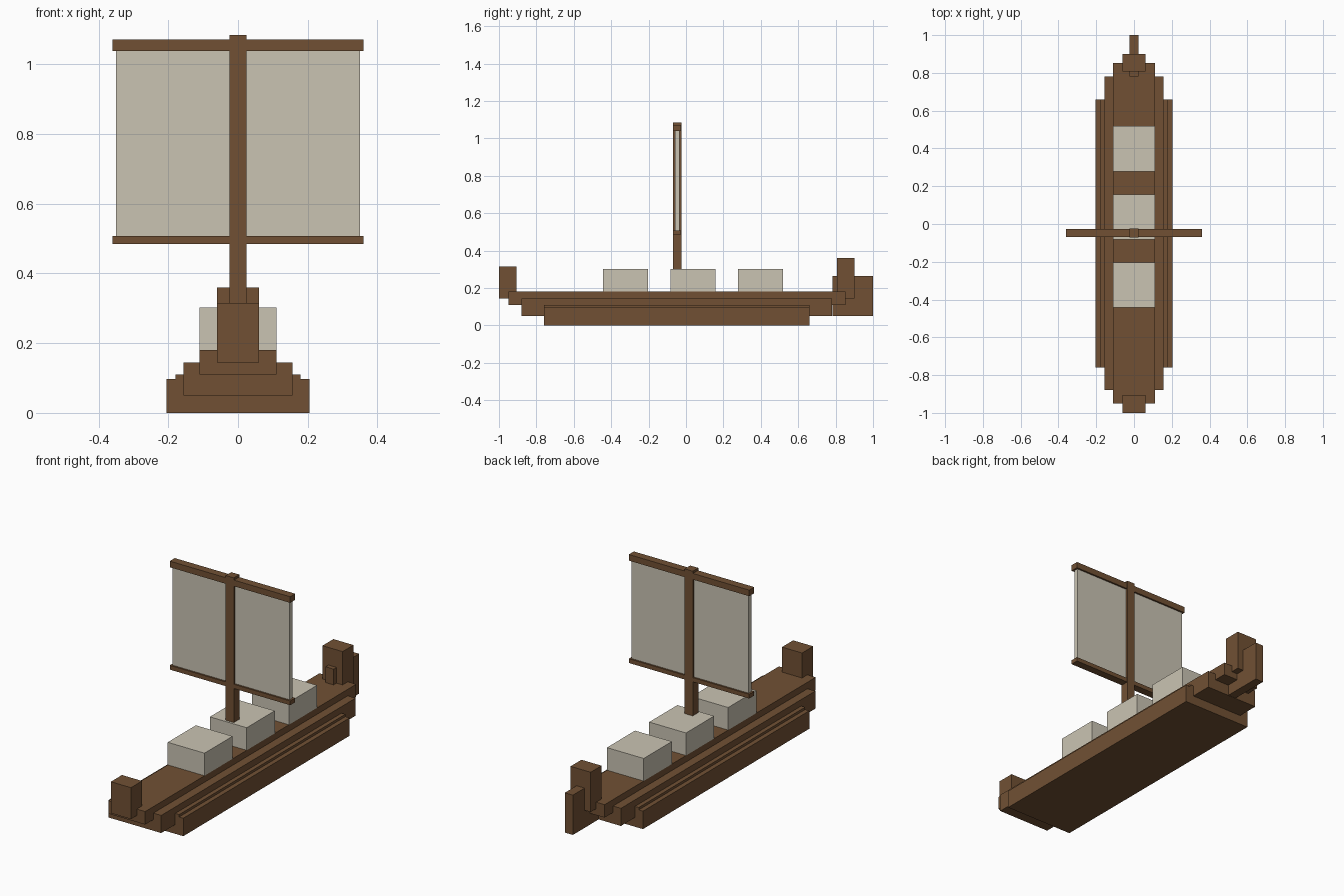
import bpy
import bmesh

default = bpy.data.objects.get("Cube")
if default:
    bpy.data.objects.remove(default, do_unlink=True)


def make_material(name, rgb):
    mat = bpy.data.materials.new(name)
    mat.use_nodes = True
    color = (*rgb, 1.0)
    mat.diffuse_color = color
    mat.node_tree.nodes["Principled BSDF"].inputs["Base Color"].default_value = color
    return mat


wood = make_material("brown_wood", (0.165, 0.081, 0.034))
cloth = make_material("pale_canvas", (0.59, 0.55, 0.45))


def box(name, mat, half_width, y, z):
    """Box centred on x = 0, with (low, high) ranges along y and z."""
    bm = bmesh.new()
    bmesh.ops.create_cube(bm, size=1.0)
    bmesh.ops.scale(bm, vec=(2 * half_width, y[1] - y[0], z[1] - z[0]), verts=bm.verts)
    mesh = bpy.data.meshes.new(name)
    bm.to_mesh(mesh)
    bm.free()
    mesh.materials.append(mat)
    obj = bpy.data.objects.new(name, mesh)
    obj.location = (0, sum(y) / 2, sum(z) / 2)
    bpy.context.collection.objects.link(obj)
    return obj


# Stepped hull, from the keel up
box("hull_base", wood, 0.205, (-0.76, 0.66), (0, 0.097))
box("hull_ledge", wood, 0.18, (-0.76, 0.66), (0.05, 0.11))
box("hull_middle", wood, 0.157, (-0.88, 0.78), (0.05, 0.145))
box("deck", wood, 0.11, (-0.95, 0.852), (0.11, 0.18))

# Bow block, stern block and rudder
box("bow_post", wood, 0.06, (-1.0, -0.905), (0.145, 0.315))
box("stern_post", wood, 0.06, (0.807, 0.9), (0.145, 0.36))
box("rudder", wood, 0.024, (0.782, 1.0), (0.05, 0.265))

# Cargo bales in a row along the deck
for i, start in enumerate((-0.443, -0.083, 0.278)):
    box(f"cargo_bale_{i + 1}", cloth, 0.11, (start, start + 0.24), (0.18, 0.302))

# Mast, yards and sail
MAST_Y = -0.047


def rig(name, mat, half_width, depth, z):
    return box(name, mat, half_width, (MAST_Y - depth / 2, MAST_Y + depth / 2), z)


rig("mast", wood, 0.024, 0.047, (0.18, 1.084))
rig("upper_yard", wood, 0.36, 0.043, (1.038, 1.071))
rig("lower_yard", wood, 0.36, 0.043, (0.485, 0.508))
rig("sail", cloth, 0.35, 0.024, (0.508, 1.038))
